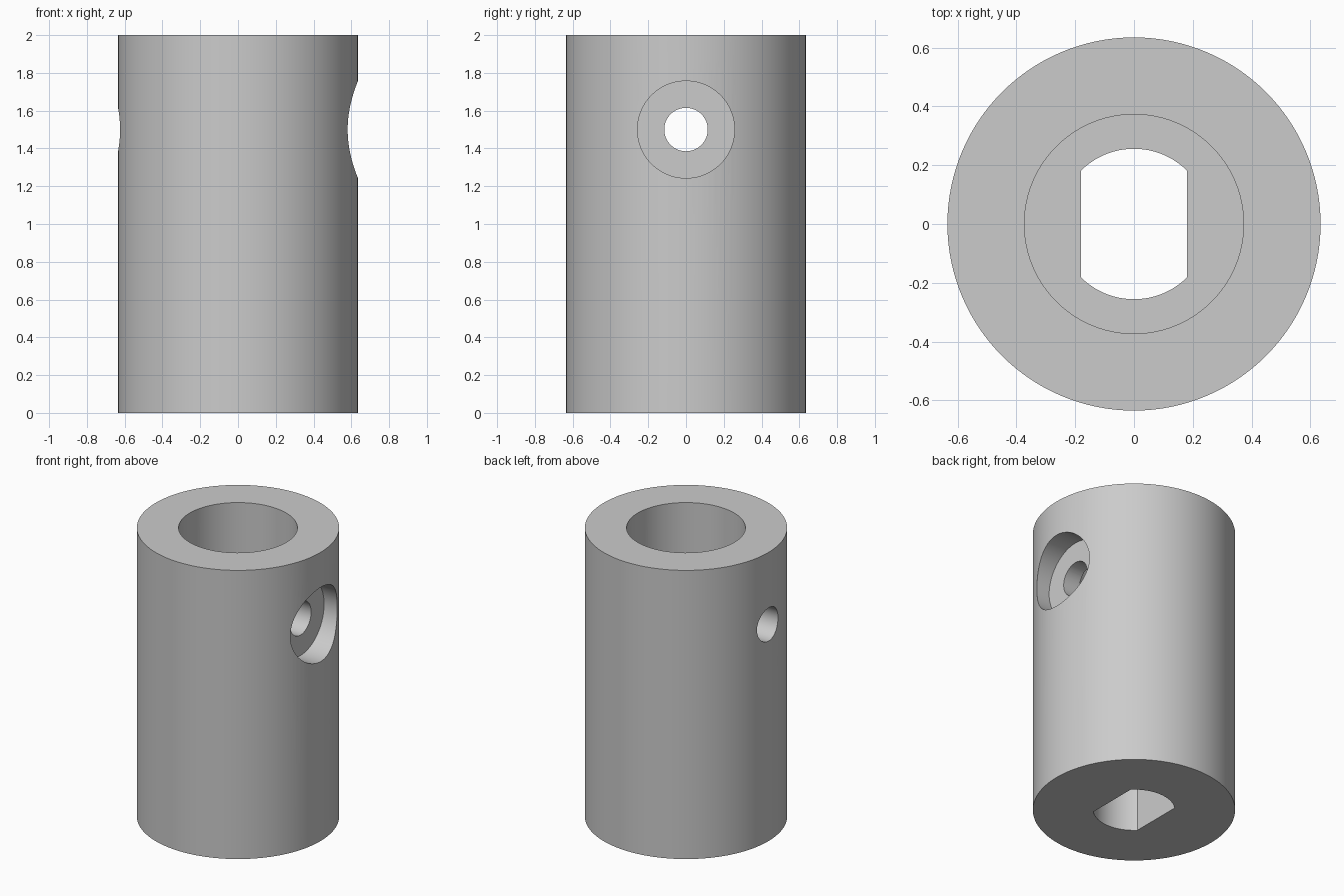
import bpy
import math

if "Cube" in bpy.data.objects:
    bpy.data.objects.remove(bpy.data.objects["Cube"])

R_OUT, HEIGHT = 0.635, 2.0
R_BORE, BORE_FLOOR = 0.373, 1.0
R_SHAFT, HALF_FLAT = 0.256, 0.18
R_HEAD, HEAD_SEAT = 0.257, 0.48
R_SCREW, SCREW_Z = 0.115, 1.5

grey = bpy.data.materials.new("plain grey")
grey.diffuse_color = (0.6, 0.6, 0.6, 1)
grey.use_nodes = True
grey.node_tree.nodes["Principled BSDF"].inputs["Base Color"].default_value = grey.diffuse_color


def cylinder(name, radius, start, end, along_x=False, z=0.0, sides=96):
    """Cylinder from start to end along z, or along x at height z."""
    mid = (start + end) / 2
    bpy.ops.mesh.primitive_cylinder_add(
        vertices=sides, radius=radius, depth=end - start,
        location=(mid, 0, z) if along_x else (0, 0, mid),
        rotation=(0, math.pi / 2, 0) if along_x else (0, 0, 0))
    obj = bpy.context.object
    obj.name = name
    obj.data.materials.append(grey)
    return obj


def boolean(target, tool, operation="DIFFERENCE"):
    mod = target.modifiers.new(operation.lower(), "BOOLEAN")
    mod.operation = operation
    mod.solver = "EXACT"
    mod.object = tool
    bpy.context.view_layer.objects.active = target
    bpy.ops.object.modifier_apply(modifier=mod.name)
    bpy.data.objects.remove(tool)


# Sleeve body
sleeve = cylinder("coupling_sleeve", R_OUT, 0, HEIGHT, sides=128)

# Shaft hole with two flats in the lower half
shaft = cylinder("shaft_cutter", R_SHAFT, -0.2, BORE_FLOOR + 0.1)
bpy.ops.mesh.primitive_cube_add(size=1, location=(0, 0, 0.5))
flats = bpy.context.object
flats.scale = (2 * HALF_FLAT, 1, 3)
boolean(shaft, flats, "INTERSECT")
boolean(sleeve, shaft)

# Round bore in the upper half
boolean(sleeve, cylinder("bore_cutter", R_BORE, BORE_FLOOR, HEIGHT + 0.2))

# Cross hole for the screw and the recess for its head
boolean(sleeve, cylinder("screw_cutter", R_SCREW, -1, 1, True, SCREW_Z, 64))
boolean(sleeve, cylinder("head_cutter", R_HEAD, HEAD_SEAT, 1, True, SCREW_Z))

# Smooth walls, sharp rims
bpy.ops.object.select_all(action="DESELECT")
sleeve.select_set(True)
bpy.context.view_layer.objects.active = sleeve
bpy.ops.object.shade_smooth_by_angle(angle=math.radians(30))
